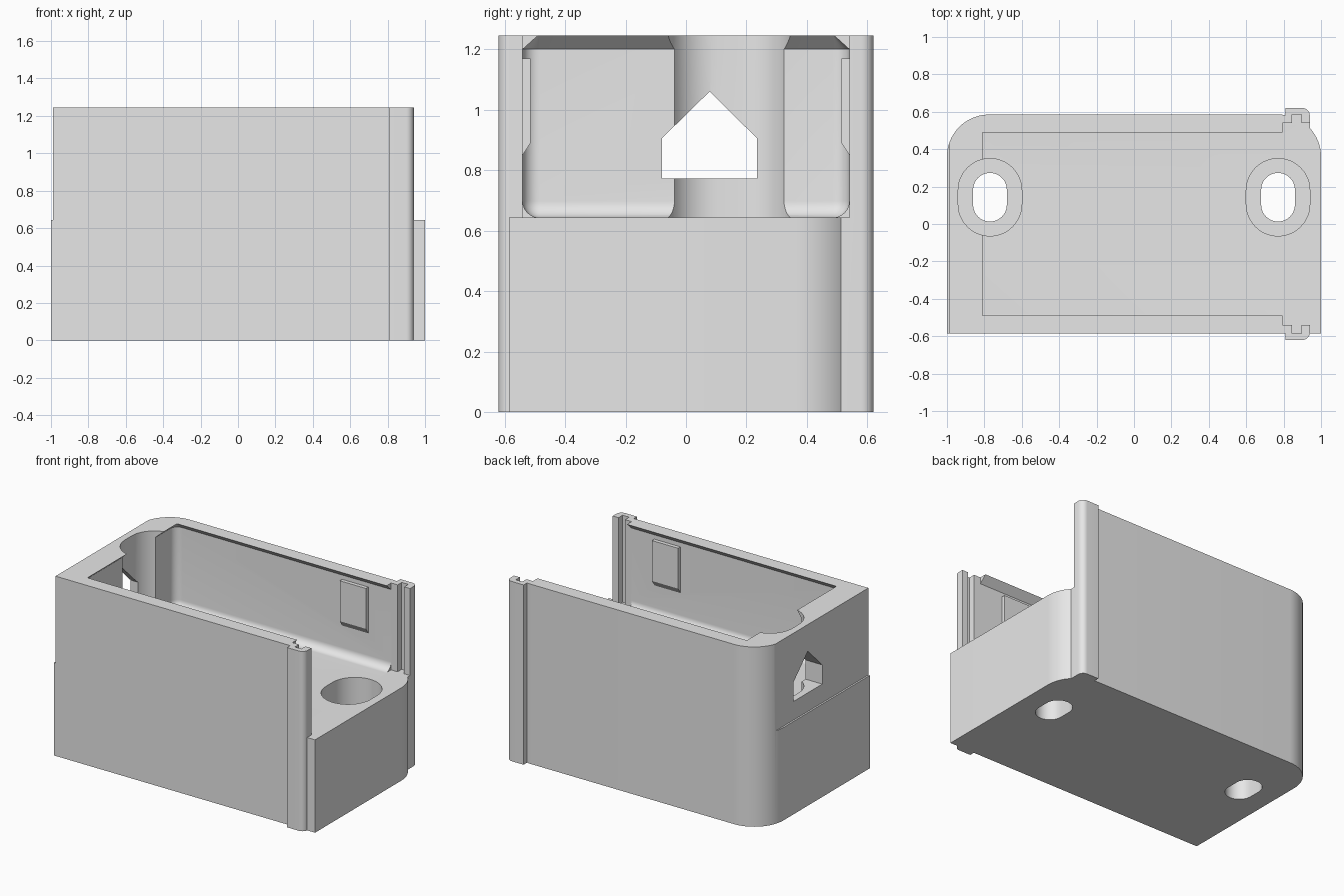
import bpy, bmesh
from math import cos, sin, pi, radians

if "Cube" in bpy.data.objects:
    bpy.data.objects.remove(bpy.data.objects["Cube"], do_unlink=True)

grey = bpy.data.materials.new("light_grey")
grey.use_nodes = True
grey.diffuse_color = (0.8, 0.8, 0.8, 1)
grey.node_tree.nodes["Principled BSDF"].inputs["Base Color"].default_value = (0.8, 0.8, 0.8, 1)

TOP, FLOOR, HALF_Y, INNER_Y = 1.245, 0.643, 0.585, 0.54
HIGH = TOP + 0.1


def loft(name, rings):
    """Skin matching rings of points and cap both ends."""
    bm = bmesh.new()
    loops = [[bm.verts.new(p) for p in ring] for ring in rings]
    for a, b in zip(loops, loops[1:]):
        for i in range(len(a)):
            j = (i + 1) % len(a)
            bm.faces.new((a[i], a[j], b[j], b[i]))
    bm.faces.new(loops[0][::-1])
    bm.faces.new(loops[-1])
    bmesh.ops.recalc_face_normals(bm, faces=bm.faces)
    mesh = bpy.data.meshes.new(name)
    bm.to_mesh(mesh)
    bm.free()
    mesh.materials.append(grey)
    obj = bpy.data.objects.new(name, mesh)
    bpy.context.collection.objects.link(obj)
    return obj


def prism(name, points, lo, hi, axis="z"):
    if axis == "z":
        return loft(name, [[(u, v, w) for u, v in points] for w in (lo, hi)])
    return loft(name, [[(w, u, v) for u, v in points] for w in (lo, hi)])


def arc(cx, cy, r, start, end, steps=12):
    angles = [radians(start + (end - start) * i / steps) for i in range(steps + 1)]
    return [(cx + r * cos(a), cy + r * sin(a)) for a in angles]


def stadium(cx, cy, r, straight):
    return arc(cx, cy + straight, r, 0, 180, 24) + arc(cx, cy - straight, r, 180, 360, 24)


def combine(target, tool, operation):
    """Apply one boolean and discard its tool."""
    tool.hide_render = True
    mod = target.modifiers.new(tool.name, "BOOLEAN")
    mod.operation, mod.solver, mod.object = operation, "EXACT", tool
    bpy.ops.object.select_all(action="DESELECT")
    bpy.context.view_layer.objects.active = target
    target.select_set(True)
    bpy.ops.object.modifier_apply(modifier=mod.name)
    bpy.data.objects.remove(tool, do_unlink=True)


# Main block: square front corners, rounded back corners
R = 0.225
outline = [(-1, -HALF_Y), (1, -HALF_Y)]
outline += arc(1 - R, HALF_Y - R, R, 0, 90, 20) + arc(R - 1, HALF_Y - R, R, 90, 180, 20)
body = prism("housing_body", outline, 0, TOP)

# Pilasters beside the open end
for s in (-1, 1):
    shape = [(0.81, 0.45), (0.94, 0.45)] + arc(0.9, 0.58, 0.04, 0, 90, 8) + [(0.81, 0.62)]
    combine(body, prism("pilaster", [(x, s * y) for x, y in shape], 0, TOP), "UNION")


# Main cavity: filleted floor, rounded far corners, overhanging lip
def cavity_ring(z, inset):
    r = max(0.055 - inset, 0.004)
    x, y = inset - 0.86, INNER_Y - inset
    pts = [(0.8, -y), (0.8, y)]
    pts += arc(x + r, y - r, r, 90, 180, 8) + arc(x + r, r - y, r, 180, 270, 8)
    return [(px, py, z) for px, py in pts]


F = 0.055
rings = [cavity_ring(FLOOR + F * (1 - sin(a)), F * (1 - cos(a)))
         for a in [pi / 2 * (1 - i / 8) for i in range(9)]]
rings += [cavity_ring(1.2, 0), cavity_ring(TOP, 0.05), cavity_ring(HIGH, 0.05)]
combine(body, loft("cavity_cutter", rings), "DIFFERENCE")

# Open end with a slide groove in each side wall
side = [(0.795, INNER_Y), (0.845, INNER_Y), (0.845, 0.585), (0.895, 0.585),
        (0.895, INNER_Y), (0.94, INNER_Y), (0.94, 0.8), (1.1, 0.8)]
channel = side + [(x, -y) for x, y in reversed(side)]
combine(body, prism("channel_cutter", channel, FLOOR, HIGH), "DIFFERENCE")

# Slotted mounting holes with deep counterbores
for x in (-0.77, 0.77):
    combine(body, prism("counterbore", stadium(x, 0.143, 0.17, 0.037), 0.18, HIGH), "DIFFERENCE")
    combine(body, prism("slot", stadium(x, 0.143, 0.09, 0.04), -0.1, 0.3), "DIFFERENCE")

# Gabled opening in the end wall
gable = [(-0.08, 0.772), (0.235, 0.772), (0.235, 0.905), (0.078, 1.06), (-0.08, 0.905)]
combine(body, prism("window_cutter", gable, -1.1, -0.7, "x"), "DIFFERENCE")

# Shallow step on the upper end wall
step = [(-1.1, -0.8), (-0.988, -0.8), (-0.988, 0.8), (-1.1, 0.8)]
combine(body, prism("step_cutter", step, FLOOR, HIGH), "DIFFERENCE")

# Raised catch pads inside both side walls
pad = [(0.55, 0.85), (INNER_Y, 0.85), (0.514, 0.89), (0.514, 1.17), (0.55, 1.17)]
for s in (-1, 1):
    combine(body, prism("catch_pad", [(s * y, z) for y, z in pad], 0.42, 0.62, "x"), "UNION")

bpy.ops.object.shade_smooth_by_angle(angle=radians(30))
